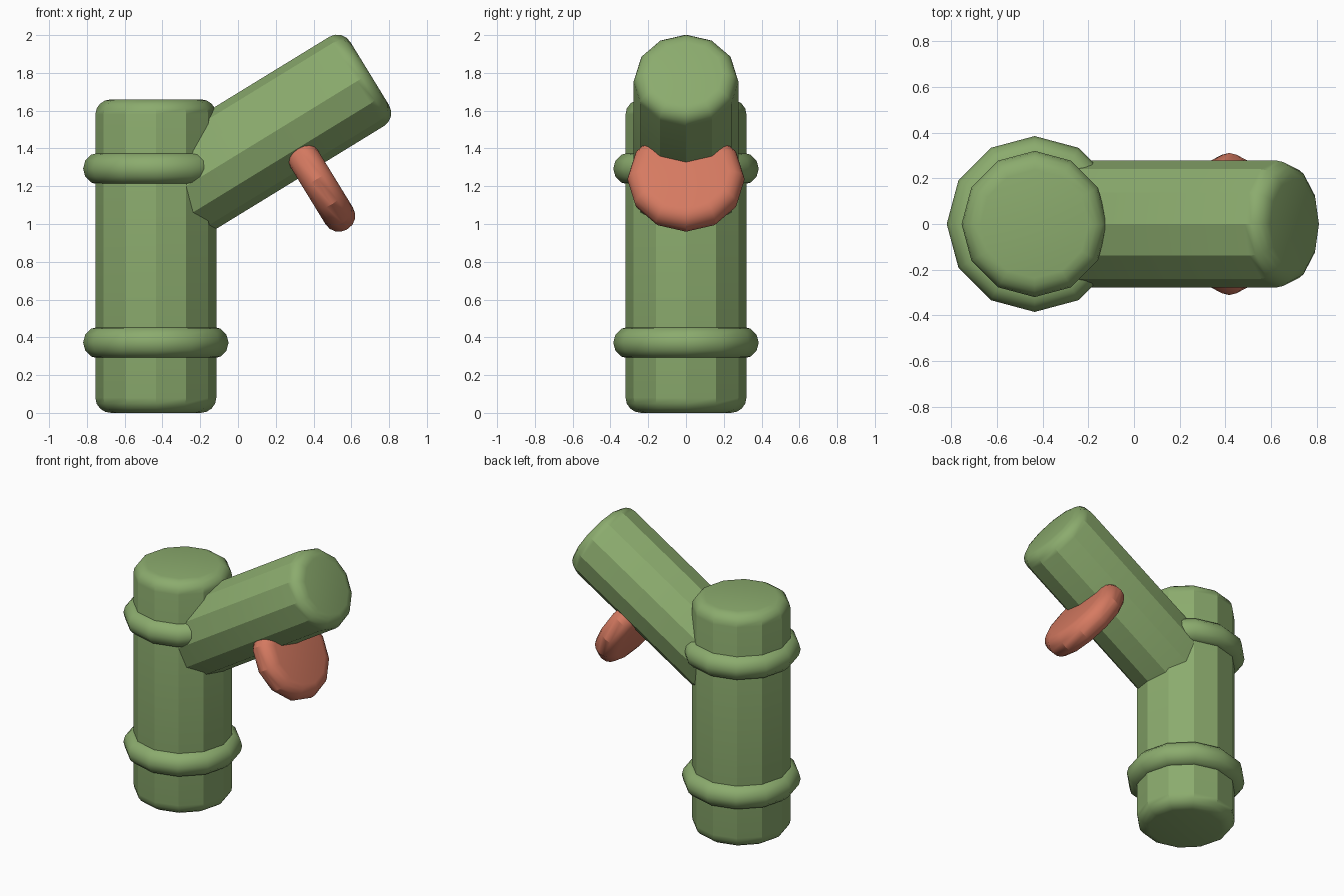
import bpy
from math import radians, sin, cos
from mathutils import Vector

if "Cube" in bpy.data.objects:
    bpy.data.objects.remove(bpy.data.objects["Cube"])

TILT = radians(58.5)                      # lean of the branch from vertical
D = Vector((sin(TILT), 0, cos(TILT)))     # branch direction


def material(name, color):
    m = bpy.data.materials.new(name)
    m.diffuse_color = color
    m.use_nodes = True
    m.node_tree.nodes["Principled BSDF"].inputs["Base Color"].default_value = m.diffuse_color
    return m


green = material("stem_green", (0.26, 0.41, 0.155, 1))
red = material("shelf_red", (0.67, 0.195, 0.12, 1))


def finish(name, mat, angle):
    ob = bpy.context.object
    ob.name = name
    ob.data.materials.append(mat)
    bpy.ops.object.shade_smooth_by_angle(angle=radians(angle))
    return ob


def rounded_cylinder(name, radius, start, end, tilt, mat):
    """12-sided cylinder between two points with rounded rims."""
    start, end = Vector(start), Vector(end)
    bpy.ops.mesh.primitive_cylinder_add(
        vertices=12, radius=radius, depth=(end - start).length,
        location=(start + end) / 2, rotation=(0, tilt, 0))
    ob = bpy.context.object
    bev = ob.modifiers.new("rim", 'BEVEL')
    bev.width = 0.08
    bev.segments = 4
    bev.limit_method = 'ANGLE'
    bev.angle_limit = radians(60)
    bpy.ops.object.modifier_apply(modifier=bev.name)
    return finish(name, mat, 29)


# Upright trunk
X = -0.435
rounded_cylinder("trunk", 0.32, (X, 0, 0), (X, 0, 1.66), 0, green)

# Rings around the trunk
for name, z in (("lower_ring", 0.372), ("upper_ring", 1.293)):
    bpy.ops.mesh.primitive_torus_add(
        major_segments=12, minor_segments=12, major_radius=0.3,
        minor_radius=0.085, location=(X, 0, z))
    finish(name, green, 40)

# Leaning branch, starting inside the trunk
tip = Vector((0.697, 0, 1.797))
rounded_cylinder("branch", 0.277, tip - D * 1.32, tip, TILT, green)

# Red disc hanging from the underside of the branch
c = Vector((0.417, 0, 1.237))
rounded_cylinder("shelf_disc", 0.31, c - D * 0.085, c + D * 0.085, TILT, red)
